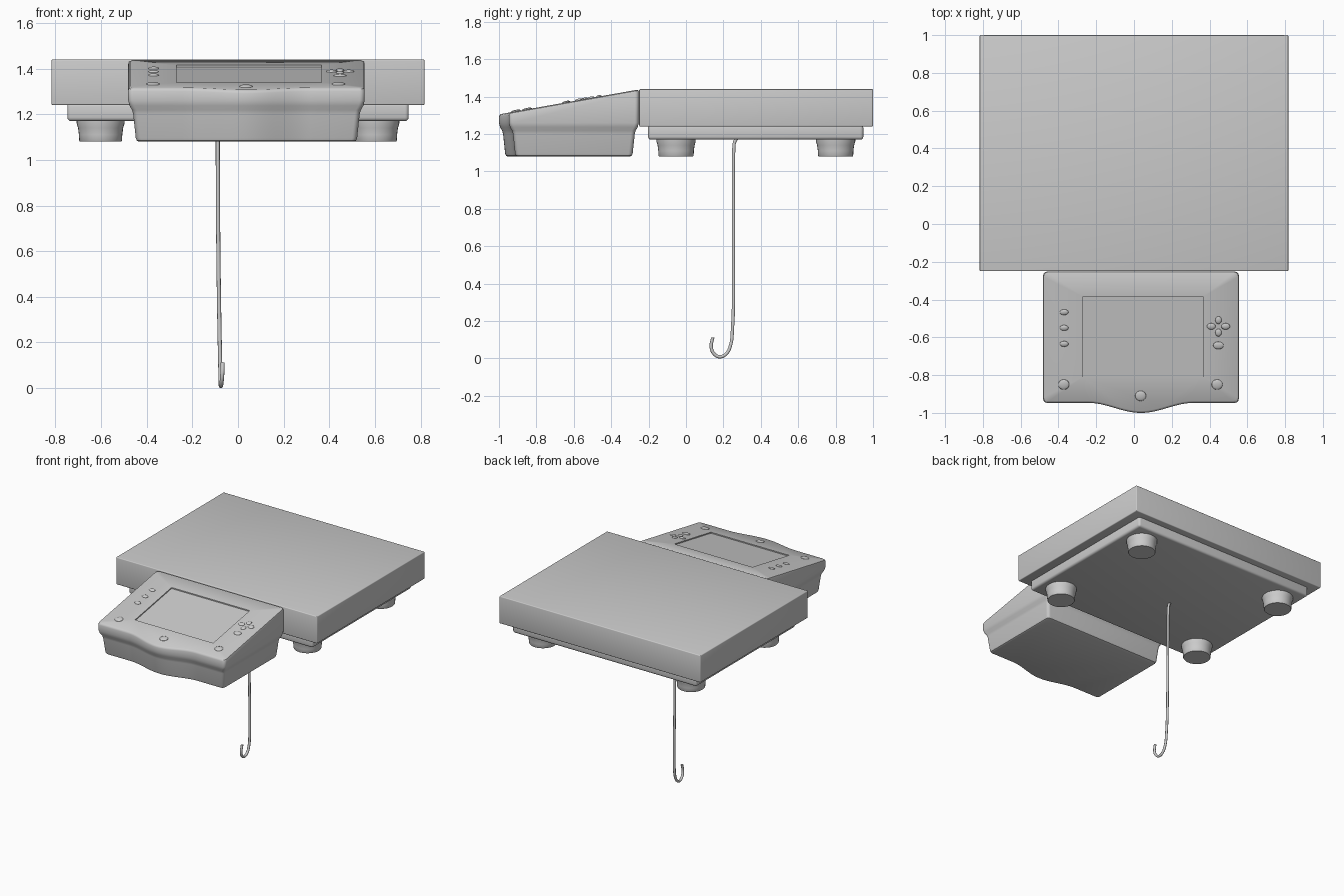
import bpy, bmesh, math
from mathutils import Vector

if "Cube" in bpy.data.objects:
    bpy.data.objects.remove(bpy.data.objects["Cube"])

SLOPE = 0.178
CX = 0.037


def top_z(y):
    return 1.437 + SLOPE * (y + 0.26)


def finish(bm, name, angle=35):
    bmesh.ops.recalc_face_normals(bm, faces=bm.faces)
    me = bpy.data.meshes.new(name)
    bm.to_mesh(me)
    bm.free()
    ob = bpy.data.objects.new(name, me)
    bpy.context.collection.objects.link(ob)
    bpy.ops.object.select_all(action='DESELECT')
    ob.select_set(True)
    bpy.context.view_layer.objects.active = ob
    bpy.ops.object.shade_smooth_by_angle(angle=math.radians(angle))
    return ob


def box(name, lo, hi, bevel):
    bm = bmesh.new()
    bmesh.ops.create_cube(bm, size=1)
    for v in bm.verts:
        v.co = Vector([(a + b) / 2 + c * (b - a) for a, b, c in zip(lo, hi, v.co)])
    bmesh.ops.bevel(bm, geom=bm.edges[:], offset=bevel, segments=3, profile=0.5, affect='EDGES')
    finish(bm, name)


def lathe(name, x, y, profile, n=32):
    bm = bmesh.new()
    rings = [[bm.verts.new((x + r * math.cos(2 * math.pi * i / n),
                            y + r * math.sin(2 * math.pi * i / n), z)) for i in range(n)]
             for r, z in profile]
    for a, b in zip(rings, rings[1:]):
        join(bm, a, b)
    bm.faces.new(rings[0])
    bm.faces.new(rings[-1])
    finish(bm, name)


def join(bm, a, b):
    for i in range(len(a)):
        j = (i + 1) % len(a)
        bm.faces.new((a[i], a[j], b[j], b[i]))


# Weighing platform and the base below it
box("weighing_platform", (-0.817, -0.25, 1.24), (0.817, 1.0, 1.44), 0.006)
box("base", (-0.748, -0.203, 1.17), (0.748, 0.948, 1.25), 0.016)

# Four flared feet
for x in (-0.602, 0.602):
    for y in (-0.053, 0.80):
        lathe("foot", x, y, [(0.105, 1.18), (0.105, 1.16), (0.099, 1.14), (0.095, 1.11),
                             (0.094, 1.085), (0.091, 1.08)])


# Display housing: stacked outlines with a bulged front edge
def outline(d):
    w, back, front, r = 0.518 - d, -0.252 - d, -0.947 + d, 0.022
    pts = []

    def corner(cx, cy, start):
        for k in range(6):
            a = math.radians(start + 18 * k)
            pts.append((CX + cx + r * math.cos(a), cy + r * math.sin(a)))
    corner(w - r, back - r, 0)
    corner(-w + r, back - r, 90)
    corner(-w + r, front + r, 180)
    for k in range(29):
        u = -1 + k / 14
        pts.append((CX + 0.28 * u, front - 0.0265 * (1 + math.cos(math.pi * u))))
    corner(w - r, front + r, 270)
    return pts


bm = bmesh.new()
rings = []
for d, z in [(0.046, 1.08), (0.038, 1.084), (0.033, 1.096), (0.022, 1.20), (0.017, 1.218),
             (0.006, 1.237), (0.0, 1.26)]:
    rings.append([bm.verts.new((x, y, z)) for x, y in outline(d)])
for d, drop in [(0.0, 0.014), (0.003, 0.005), (0.011, 0.0)]:
    rings.append([bm.verts.new((x, y, top_z(y) - drop)) for x, y in outline(d)])
for a, b in zip(rings, rings[1:]):
    join(bm, a, b)
bm.faces.new(rings[0])

# Sloped panel with a recessed screen
rect = [(-0.27, -0.81), (0.365, -0.81), (0.365, -0.385), (-0.27, -0.385)]
rim = [bm.verts.new((x, y, top_z(y))) for x, y in rect]
floor = [bm.verts.new((x, y, top_z(y) - 0.008)) for x, y in rect]
loops = []
for ring in (rings[-1], rim):
    for i, v in enumerate(ring):
        pair = (v, ring[(i + 1) % len(ring)])
        loops.append(bm.edges.get(pair) or bm.edges.new(pair))
bmesh.ops.triangle_fill(bm, use_beauty=True, use_dissolve=False, edges=loops,
                        normal=Vector((0, -SLOPE, 1)).normalized())
join(bm, rim, floor)
bm.faces.new(floor)
finish(bm, "display_housing")


# Buttons lying on the sloped panel
def button(name, x, y, rx, ry):
    bm = bmesh.new()
    bmesh.ops.create_uvsphere(bm, u_segments=24, v_segments=10, radius=1)
    for v in bm.verts:
        yy = y + ry * v.co.y
        v.co = (x + rx * v.co.x, yy, top_z(yy) + 0.008 * v.co.z)
    finish(bm, name, 60)


for y in (-0.467, -0.55, -0.635):
    button("small_button", -0.37, y, 0.023, 0.015)
for x, y in [(-0.372, -0.85), (0.44, -0.85), (0.035, -0.91)]:
    button("round_button", x, y, 0.029, 0.027)
button("oval_button", 0.447, -0.643, 0.028, 0.02)
for dx, dy in [(-0.038, 0), (0.038, 0), (0, 0.033), (0, -0.033)]:
    rx, ry = (0.023, 0.017) if dx else (0.017, 0.02)
    button("arrow_button", 0.447 + dx, -0.542 + dy, rx, ry)

# Hanging hook below the base
path = [(-0.089, 0.275, 1.178), (-0.089, 0.262, 1.162), (-0.089, 0.256, 1.13),
        (-0.086, 0.254, 0.6), (-0.079, 0.248, 0.15), (-0.077, 0.238, 0.07),
        (-0.076, 0.215, 0.025), (-0.075, 0.18, 0.009), (-0.072, 0.15, 0.025),
        (-0.069, 0.135, 0.06), (-0.067, 0.143, 0.112)]
cu = bpy.data.curves.new("hook", 'CURVE')
cu.dimensions = '3D'
cu.bevel_depth = 0.009
cu.bevel_resolution = 3
cu.use_fill_caps = True
sp = cu.splines.new('BEZIER')
sp.bezier_points.add(len(path) - 1)
for p, co in zip(sp.bezier_points, path):
    p.co = co
    p.handle_left_type = p.handle_right_type = 'AUTO'
sp.resolution_u = 6
bpy.context.collection.objects.link(bpy.data.objects.new("hook", cu))
